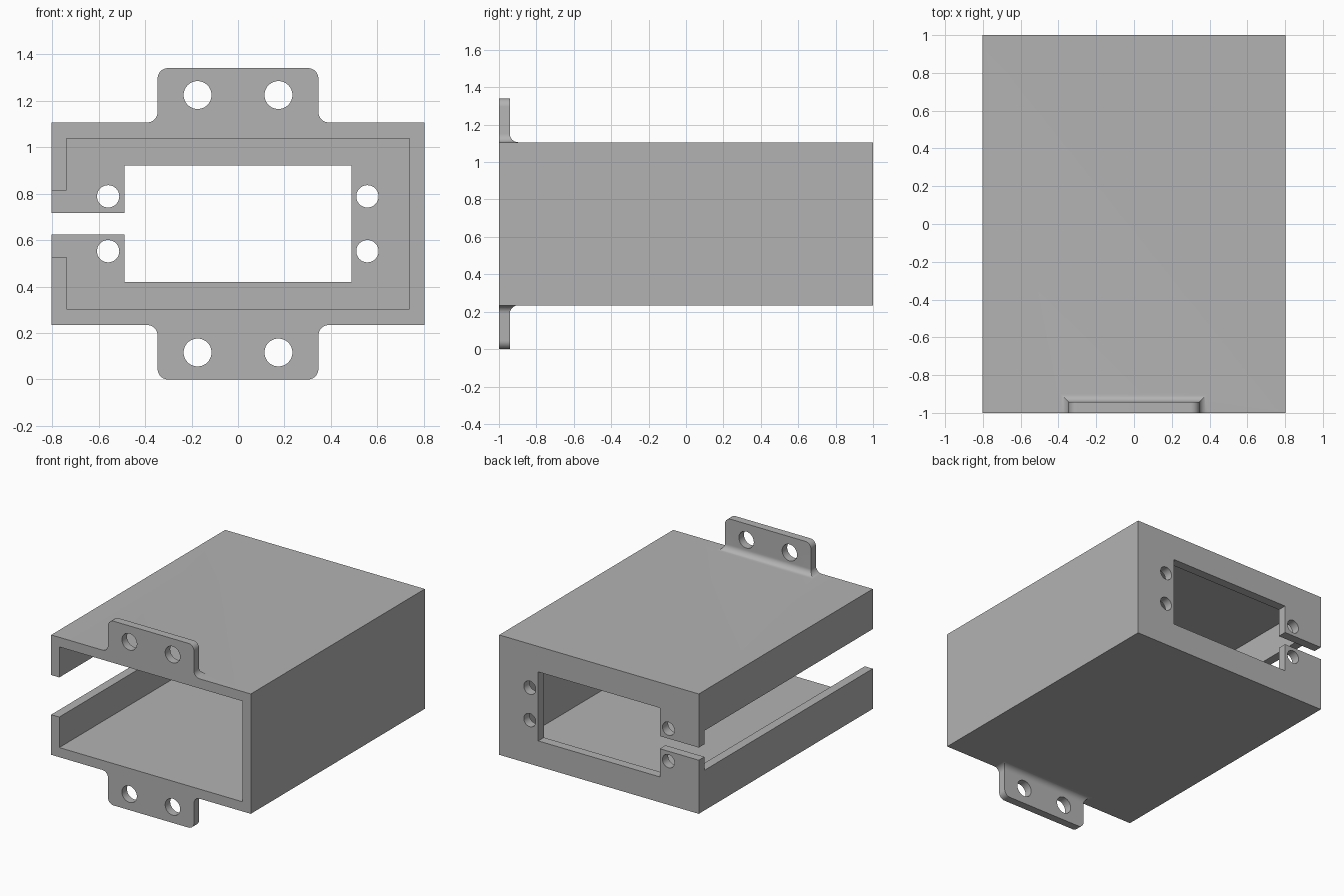
import bpy, bmesh, math
from mathutils import Matrix, Vector

cube = bpy.data.objects.get("Cube")
if cube:
    bpy.data.objects.remove(cube, do_unlink=True)

# Main dimensions, heights measured from the middle plane
MID = 0.67
HALF_W, HALF_H = 0.803, 0.436
IN_W, IN_H = 0.738, 0.366
BACK_IN = 0.935
TAB_W, TAB_BACK, TAB_TOP = 0.346, -0.942, 0.67
FILLET, CORNER = 0.045, 0.045

grey = bpy.data.materials.new("plain grey")
grey.use_nodes = True
colour = (0.45, 0.45, 0.45, 1)
grey.diffuse_color = colour
grey.node_tree.nodes["Principled BSDF"].inputs["Base Color"].default_value = colour


def finish(name, bm):
    bmesh.ops.recalc_face_normals(bm, faces=bm.faces)
    mesh = bpy.data.meshes.new(name)
    bm.to_mesh(mesh)
    bm.free()
    mesh.materials.append(grey)
    obj = bpy.data.objects.new(name, mesh)
    bpy.context.collection.objects.link(obj)
    return obj


def block(name, x, y, z):
    """Box from (low, high) pairs; z is relative to the middle plane."""
    bm = bmesh.new()
    bmesh.ops.create_cube(bm, size=1)
    spans = (x, y, (z[0] + MID, z[1] + MID))
    size = Vector([b - a for a, b in spans])
    centre = Vector([(a + b) / 2 for a, b in spans])
    bm.transform(Matrix.Translation(centre) @ Matrix.Diagonal(size).to_4x4())
    return finish(name, bm)


def drill(x, y, z, radius):
    """Round cutter running front to back."""
    bm = bmesh.new()
    bmesh.ops.create_cone(bm, cap_ends=True, segments=48, radius1=radius,
                          radius2=radius, depth=0.4)
    bm.transform(Matrix.Translation((x, y, z + MID)) @ Matrix.Rotation(math.pi / 2, 4, 'X'))
    return finish("drill", bm)


def combine(target, other, operation):
    mod = target.modifiers.new("combine", 'BOOLEAN')
    mod.operation, mod.solver, mod.object = operation, 'EXACT', other
    with bpy.context.temp_override(object=target, active_object=target):
        bpy.ops.object.modifier_apply(modifier=mod.name)
    bpy.data.objects.remove(other, do_unlink=True)


def mounting_tab(side):
    """Lofted plate with a flared, mitred foot and rounded outer corners."""
    steps = 10
    angles = [math.pi / 2 * i / steps for i in range(steps + 1)]
    flare = FILLET
    rings = [(TAB_W + flare, TAB_BACK + flare, HALF_H - 0.03)]
    for a in angles:
        out = flare * (1 - math.sin(a))
        rings.append((TAB_W + out, TAB_BACK + out, HALF_H + flare * (1 - math.cos(a))))
    for a in angles:
        rings.append((TAB_W - CORNER * (1 - math.cos(a)), TAB_BACK,
                      TAB_TOP - CORNER * (1 - math.sin(a))))
    bm = bmesh.new()
    loops = []
    for w, back, z in rings:
        corners = ((-w, -1), (w, -1), (w, back), (-w, back))
        loops.append([bm.verts.new((x, y, MID + side * z)) for x, y in corners])
    for low, high in zip(loops, loops[1:]):
        for i in range(4):
            j = (i + 1) % 4
            bm.faces.new((low[i], low[j], high[j], high[i]))
    bm.faces.new(loops[0])
    bm.faces.new(loops[-1])
    return finish("mounting_tab", bm)


# Housing with an open front
housing = block("housing", (-HALF_W, HALF_W), (-1, 1), (-HALF_H, HALF_H))
combine(housing, block("cavity", (-IN_W, IN_W), (-1.2, BACK_IN), (-IN_H, IN_H)), 'DIFFERENCE')

# Long slot in the side wall, then the window and narrow slot in the back wall
combine(housing, block("side_slot", (-1, -0.6), (-1.2, BACK_IN), (-0.144, 0.144)), 'DIFFERENCE')
combine(housing, block("back_window", (-0.489, 0.489), (0.8, 1.2), (-0.251, 0.251)), 'DIFFERENCE')
combine(housing, block("back_slot", (-1, -0.4), (0.8, 1.2), (-0.046, 0.046)), 'DIFFERENCE')

# Mounting tabs above and below, and all screw holes
for side in (-1, 1):
    combine(housing, mounting_tab(side), 'UNION')
    for x in (-0.174, 0.174):
        combine(housing, drill(x, -1, side * 0.554, 0.06), 'DIFFERENCE')
    for x in (-0.559, 0.557):
        combine(housing, drill(x, 1, side * 0.118, 0.048), 'DIFFERENCE')

# Smooth the curved parts, keep edges crisp
bpy.ops.object.select_all(action='DESELECT')
housing.select_set(True)
bpy.context.view_layer.objects.active = housing
bpy.ops.object.shade_smooth_by_angle(angle=math.radians(30))
